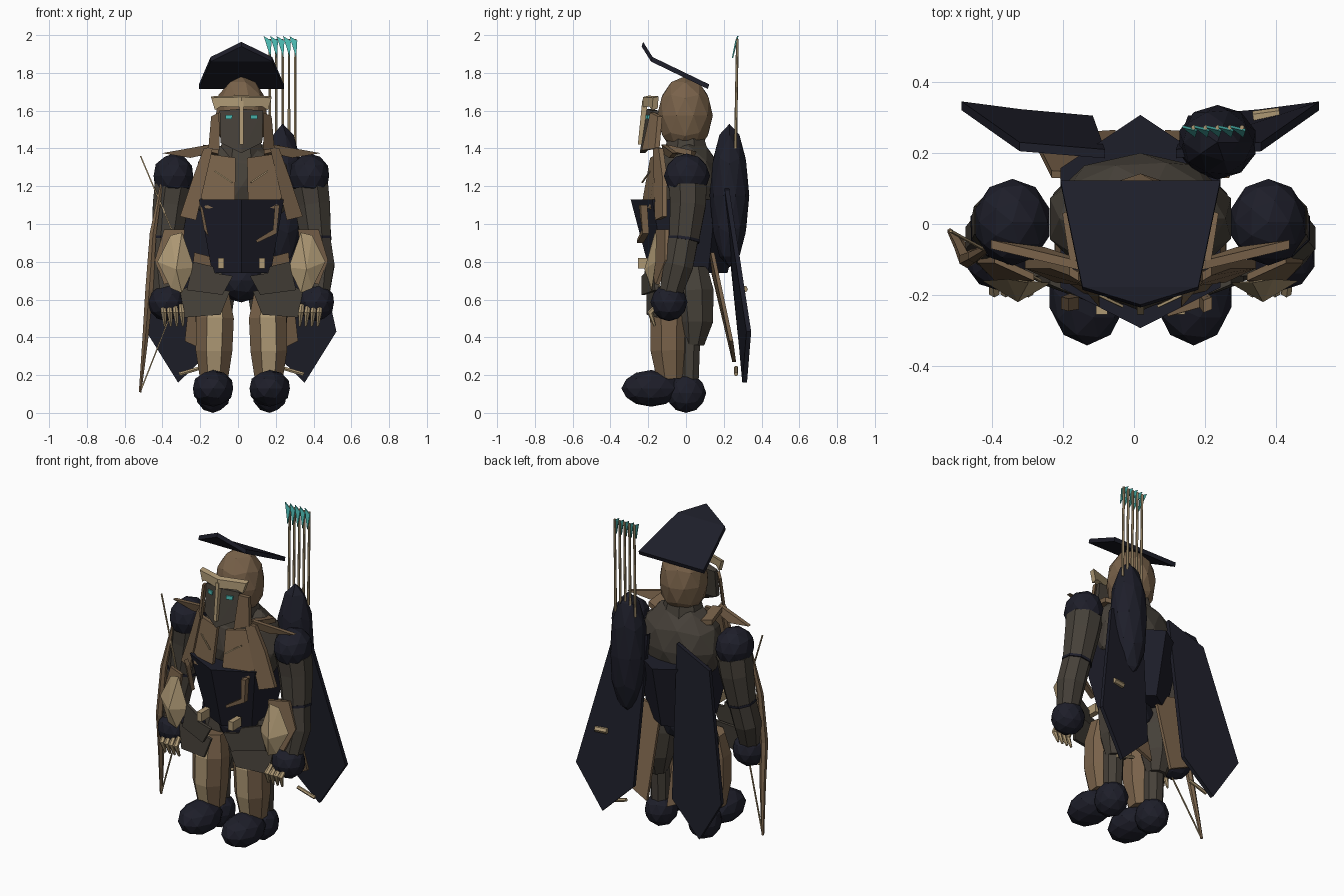
import bpy, bmesh, math
from mathutils import Vector

C = 0.018  # body centre line in x


def mat(name, rgb):
    m = bpy.data.materials.new(name)
    m.diffuse_color = (*rgb, 1)
    return m


NAVY = mat("dark_navy", (0.0125, 0.0130, 0.0225))
BROWN = mat("leather_brown", (0.190, 0.122, 0.068))
GREY = mat("grey_brown", (0.060, 0.051, 0.040))
TAN = mat("pale_tan", (0.42, 0.315, 0.175))
TEAL = mat("teal", (0.07, 0.47, 0.43))


def finish(name, bm, *mats):
    bmesh.ops.recalc_face_normals(bm, faces=bm.faces)
    me = bpy.data.meshes.new(name)
    bm.to_mesh(me)
    bm.free()
    for m in mats:
        me.materials.append(m)
    ob = bpy.data.objects.new(name, me)
    bpy.context.collection.objects.link(ob)
    return ob


def ball(name, loc, size, m, sub=2):
    bm = bmesh.new()
    bmesh.ops.create_icosphere(bm, subdivisions=sub, radius=1)
    for v in bm.verts:
        v.co = Vector(loc) + Vector(a * b for a, b in zip(v.co, size))
    return finish(name, bm, m)


def plate(name, pts, off, m):
    """Polygon outline thickened along the offset vector."""
    bm = bmesh.new()
    a = [bm.verts.new(p) for p in pts]
    b = [bm.verts.new(Vector(p) + Vector(off)) for p in pts]
    bm.faces.new(a)
    bm.faces.new(b[::-1])
    for i in range(len(a)):
        j = (i + 1) % len(a)
        bm.faces.new((a[i], b[i], b[j], a[j]))
    return finish(name, bm, m)


def hull(name, pts, m):
    bm = bmesh.new()
    vs = [bm.verts.new(p) for p in pts]
    bmesh.ops.convex_hull(bm, input=vs)
    return finish(name, bm, m)


def tube(name, pts, radii, m, n=8):
    """Tapered tube along a path."""
    bm = bmesh.new()
    pts = [Vector(p) for p in pts]
    rings = []
    for i, p in enumerate(pts):
        d = (pts[min(i + 1, len(pts) - 1)] - pts[max(i - 1, 0)]).normalized()
        ref = Vector((0, 1, 0)) if abs(d.y) < 0.9 else Vector((1, 0, 0))
        u = ref.cross(d).normalized()
        w = d.cross(u)
        rings.append([bm.verts.new(p + radii[i] * (math.cos(t) * u + math.sin(t) * w))
                      for t in (2 * math.pi * (k + 0.5) / n for k in range(n))])
    for a, b in zip(rings, rings[1:]):
        for k in range(n):
            bm.faces.new((a[k], a[(k + 1) % n], b[(k + 1) % n], b[k]))
    bm.faces.new(rings[0])
    bm.faces.new(rings[-1])
    return finish(name, bm, m)


# Head, neck and floating hood plate with a raised front lip
ball("head", (C, -0.005, 1.575), (0.142, 0.147, 0.207), BROWN)
tube("neck", [(C, 0, 1.3), (C, 0, 1.47)], [0.15, 0.10], GREY)
plate("hood_plate", [(C - .225, .115, 1.715), (C + .225, .115, 1.715), (C + .163, -.185, 1.86),
                     (C - .163, -.185, 1.86)], (0, .008, .024), NAVY)
plate("hood_lip", [(C + .163, -.185, 1.86), (C, -.235, 1.94), (C - .163, -.185, 1.86)],
      (0, .008, .024), NAVY)

# Face mask: visor and nose ridge
hull("visor", [(C + x, y + d, z) for d in (0, .03) for x, y, z in
               ((-.115, -.175, 1.6), (.115, -.175, 1.6), (0, -.21, 1.61), (-.11, -.20, 1.43),
                (.11, -.20, 1.43), (0, -.245, 1.375))], GREY)
plate("nose_ridge", [(C - .01, -.255, 1.42), (C + .01, -.255, 1.42), (C + .01, -.232, 1.65),
                     (C - .01, -.232, 1.65)], (0, .03, 0), TAN)

# Torso: chest, waist skirt, pelvis
ball("chest", (C, .015, 1.2), (.268, .185, .25), GREY)
bm = bmesh.new()
rows = []
for z, rx, ry, cy in ((.74, .155, .205, .015), (1.13, .225, .30, .007)):
    rows.append([bm.verts.new((C + rx * x, cy + ry * y, z)) for x, y in
                 ((0, -1), (1, -.62), (1, .5), (0, 1), (-1, .5), (-1, -.62))])
for k in range(6):
    j = (k + 1) % 6
    bm.faces.new((rows[0][k], rows[0][j], rows[1][j], rows[1][k]))
bm.faces.new(rows[0])
bm.faces.new(rows[1])
finish("waist_skirt", bm, NAVY)
ball("pelvis", (C, 0, .70), (.13, .13, .115), NAVY)

for side, s in (("left", 1), ("right", -1)):
    def P(x, y, z):
        return (C + s * x, y, z)

    # Mask details
    plate(side + "_brow", [P(0, -.228, 1.672), P(.16, -.175, 1.668), P(.14, -.18, 1.603),
                           P(.11, -.195, 1.622), P(0, -.232, 1.618)], (0, .03, .008), TAN)
    plate(side + "_eye", [P(.047, -.205, 1.577), P(.085, -.193, 1.577), P(.085, -.195, 1.555),
                          P(.05, -.206, 1.555)], (0, -.009, 0), TEAL)
    plate(side + "_cheek", [P(.118, -.19, 1.59), P(.16, -.15, 1.57), P(.175, -.165, 1.40),
                            P(.115, -.235, 1.39)], (0, .025, 0), BROWN)

    # Chest armour, shoulder sliver and narrow side panel
    plate(side + "_chest_plate", [P(.03, -.165, 1.35), P(.17, -.13, 1.37), P(.215, -.125, 1.15),
                                  P(.19, -.17, 1.08), P(.035, -.21, 1.1)], (0, -.025, 0), BROWN)
    tube(side + "_chest_trim", [P(.05, -.232, 1.22), P(.14, -.19, 1.28)], [.005, .005], TAN, 4)
    plate(side + "_shoulder_sliver", [P(.17, -.13, 1.42), P(.42, -.07, 1.375),
                                      P(.27, -.09, 1.35), P(.18, -.12, 1.37)],
          (0, .025, 0), BROWN)
    plate(side + "_side_panel", [P(.15, -.15, 1.41), P(.20, -.12, 1.40), P(.255, -.1, 1.25),
                                 P(.325, -.10, 1.04), P(.24, -.14, 1.02)], (0, -.025, 0), BROWN)
    plate(side + "_collar", [P(.12, -.12, 1.40), P(.2, -.1, 1.42), P(.22, .03, 1.39),
                             P(.14, .06, 1.38)], (0, 0, -.03), BROWN)
    # Pouch on the skirt
    hull(side + "_pouch", [P(x, y, z) for x in (.092, .125) for y in (-.255, -.17)
                           for z in (.765, .82)], TAN)
    # Hip armour, two overlapping plates
    plate(side + "_upper_hip_plate", [P(.045, -.215, .725), P(.14, -.20, .74), P(.15, -.195, .775),
                                      P(.255, -.15, .80), P(.29, -.145, .65), P(.10, -.215, .625)],
          (0, -.02, 0), GREY)
    plate(side + "_lower_hip_plate", [P(.06, -.19, .645), P(.28, -.13, .67), P(.325, -.125, .645),
                                      P(.30, -.14, .505), P(.11, -.19, .52)],
          (0, -.018, 0), GREY)

    # Arm
    ball(side + "_shoulder", P(.36, .005, 1.255), (.11, .122, .118), NAVY)
    tube(side + "_upper_arm", [P(.36, .01, 1.2), P(.375, .01, 1.1), P(.395, -.01, .92)],
         [.108, .102, .086], GREY)
    tube(side + "_elbow_band", [P(.394, -.01, .925), P(.396, -.012, .91)], [.089, .089], NAVY)
    tube(side + "_forearm", [P(.395, -.015, .915), P(.415, -.04, .78), P(.405, -.085, .62)],
         [.084, .084, .064], GREY)
    ball(side + "_hand", P(.395, -.09, .585), (.1, .098, .1), NAVY)
    for k in range(4):
        x = .305 + .032 * k
        tube(f"{side}_finger_{k + 1}", [P(x + .015, -.15, .57), P(x + .01, -.19, .53),
                                        P(x + .004, -.165, .46)], [.013, .017, .007], TAN, 6)
    # Brown bracer with a raised tan diamond in front
    plate(side + "_bracer", [P(.30, -.14, .97), P(.41, -.09, .97), P(.458, -.09, .81),
                             P(.41, -.14, .68), P(.33, -.15, .70)], (0, -.02, 0), BROWN)
    hull(side + "_arm_guard", [P(.315, -.165, .955), P(.375, -.155, .94), P(.25, -.165, .77),
                               P(.315, -.18, .635), P(.375, -.18, .66), P(.445, -.16, .80),
                               P(.345, -.22, .76)], TAN)

    # Leg
    tube(side + "_thigh", [P(.12, .03, .76), P(.14, .04, .64), P(.15, .05, .48), P(.15, .04, .36)],
         [.09, .115, .1, .06], GREY)
    ball(side + "_knee_back", P(.15, .035, .39), (.07, .075, .045), NAVY, 1)
    tube(side + "_ankle", [P(.15, .02, .4), P(.15, .015, .14)], [.06, .055], GREY)
    shin = tube(side + "_shin", [P(.14, -.075, .63), P(.14, -.09, .5), P(.145, -.09, .33),
                                 P(.145, -.08, .18)], [.08, .108, .105, .08], BROWN)
    shin.data.materials.append(TAN)
    for f in shin.data.polygons:
        if f.normal.y < -0.85:
            f.material_index = 1
    ball(side + "_toe", P(.15, -.185, .13), (.112, .157, .097), NAVY)
    ball(side + "_heel", P(.15, 0, .105), (.095, .107, .105), NAVY)

    # Coat tail, its brown lining and rod
    plate(side + "_coat_tail", [P(.10, .185, 1.28), P(.34, .205, 1.18), P(.503, .32, .43),
                                P(.335, .298, .16), P(.134, .28, .355)], (0, .025, 0), NAVY)
    plate(side + "_tail_lining", [P(.06, .12, .80), P(.25, .13, .85), P(.30, .23, .38),
                                  P(.07, .245, .27)], (0, .02, 0), BROWN)
    tube(side + "_tail_rod", [P(.33, .265, .205), P(.21, .265, .24)], [.011, .011], TAN, 6)

# Hooked strap on one side of the skirt, short strap on the other
plate("hooked_strap", [(.195, -.215, 1.10), (.22, -.205, 1.10), (.205, -.195, .95),
                       (.10, -.225, .90), (.095, -.225, .915), (.185, -.20, .97)],
      (0, -.035, 0), BROWN)
plate("short_strap", [(-.205, -.205, 1.11), (-.185, -.21, 1.08), (-.155, -.205, .93),
                      (-.18, -.195, .97)], (0, -.035, 0), BROWN)

# Clasp on one coat tail
tube("tail_clasp", [(.335, .3, .655), (.41, .31, .655)], [.018, .018], TAN, 6)

# Quiver and arrows with fletching
ball("quiver", (.235, .23, 1.15), (.113, .105, .38), NAVY)
for k in range(5):
    x = .168 + .034 * k
    tube(f"arrow_{k + 1}", [(x, .262, 1.4), (x, .272, 1.98)], [.008, .007], TAN, 6)
    plate(f"fletching_{k + 1}", [(x - .032, .278, 1.995), (x + .01, .268, 1.97),
                                 (x + .004, .25, 1.88)], (0, -.007, 0), TEAL)

# Bow with drawn string
tube("bow", [(-.40, -.06, 1.24), (-.45, -.09, .95), (-.47, -.10, .65), (-.49, -.06, .4),
             (-.518, -.02, .11)], [.008, .02, .024, .018, .008], BROWN, 6)
tube("bow_string", [(-.516, -.02, 1.36), (-.262, -.16, .76), (-.518, -.02, .11)],
     [.005, .005, .005], TAN, 4)
